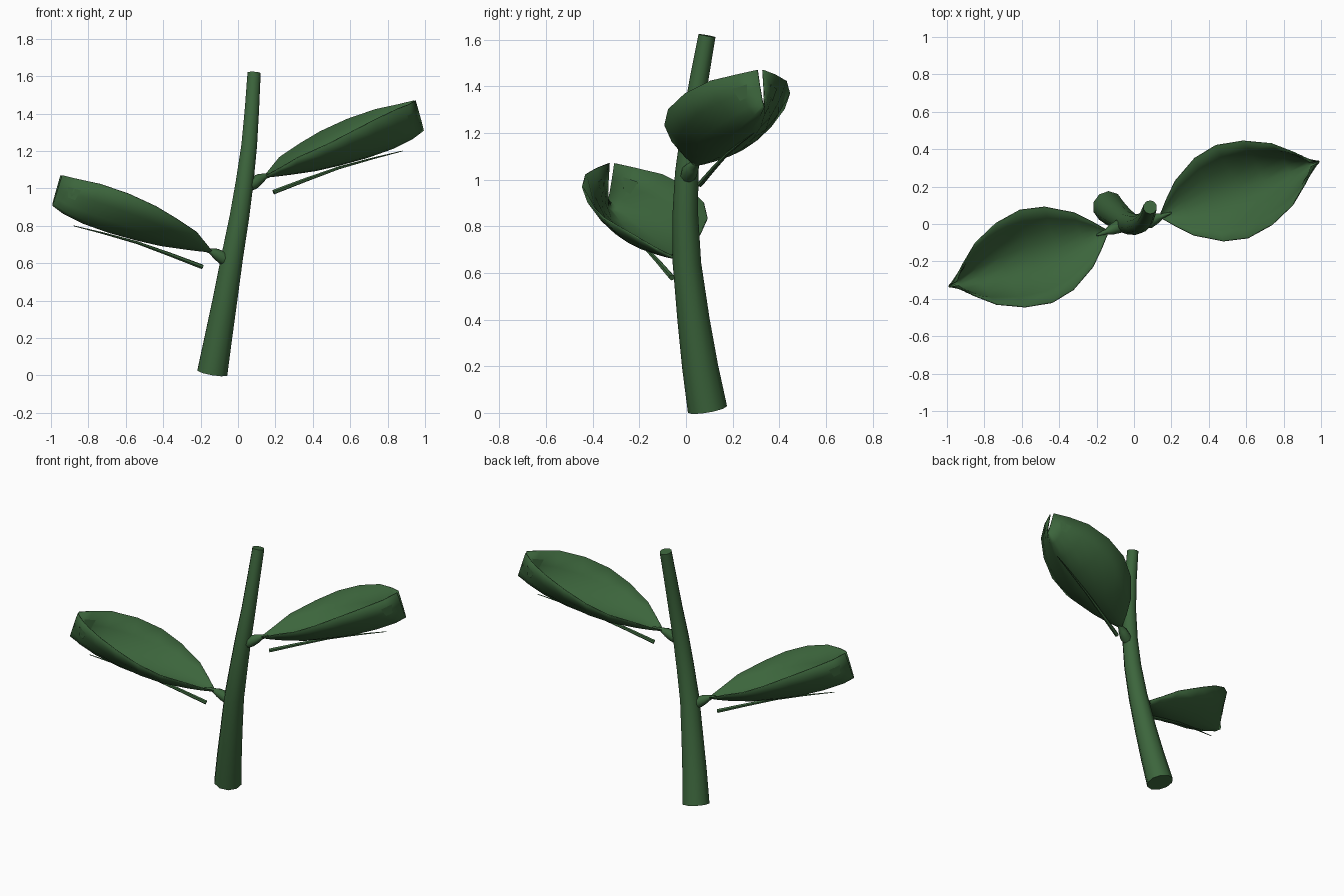
import bpy, bmesh, math
from mathutils import Vector, Matrix

cube = bpy.data.objects.get("Cube")
if cube:
    bpy.data.objects.remove(cube, do_unlink=True)

GREEN = (0.045, 0.13, 0.045, 1)
green = bpy.data.materials.new("leaf_green")
green.use_nodes = True
green.diffuse_color = GREEN
shader = next(n for n in green.node_tree.nodes if n.type == 'BSDF_PRINCIPLED')
shader.inputs["Base Color"].default_value = GREEN
shader.inputs["Roughness"].default_value = 0.8


def finish(bm, name, matrix, angle=50):
    """Turn a bmesh into a smooth-shaded green object."""
    bm.transform(matrix)
    mesh = bpy.data.meshes.new(name)
    bm.to_mesh(mesh)
    bm.free()
    mesh.materials.append(green)
    obj = bpy.data.objects.new(name, mesh)
    bpy.context.collection.objects.link(obj)
    bpy.ops.object.select_all(action='DESELECT')
    obj.select_set(True)
    bpy.context.view_layer.objects.active = obj
    bpy.ops.object.shade_smooth_by_angle(angle=math.radians(angle))
    return obj


def tube(name, path, sides, matrix=Matrix()):
    """Tapered capped tube through (x, y, z, radius) points."""
    bm = bmesh.new()
    pts = [Vector(p[:3]) for p in path]
    rings = []
    for i, p in enumerate(pts):
        axis = pts[min(i + 1, len(pts) - 1)] - pts[max(i - 1, 0)]
        turn = Vector((0, 0, 1)).rotation_difference(axis)
        ring = []
        for k in range(sides):
            a = math.tau * (k + 0.5) / sides
            ring.append(bm.verts.new(p + turn @ Vector((math.cos(a), math.sin(a), 0)) * path[i][3]))
        rings.append(ring)
    for a, b in zip(rings, rings[1:]):
        for k in range(sides):
            n = (k + 1) % sides
            bm.faces.new((a[k], a[n], b[n], b[k]))
    bm.faces.new(rings[0][::-1])
    bm.faces.new(rings[-1])
    return finish(bm, name, matrix)


# Leaf stations: distance along, half width, midrib height, lip rise
STATIONS = [(0, .006, 1.06, .005), (.065, .08, 1.066, .045), (.137, .153, 1.075, .09),
            (.275, .234, 1.095, .14), (.405, .262, 1.125, .178), (.55, .237, 1.165, .205),
            (.69, .173, 1.215, .208), (.79, .088, 1.265, .185), (.85, .012, 1.31, .16)]
BASE = Vector((.14, .04, 0))
ALONG = Vector((.945, .327, 0))
ACROSS = Vector((-.327, .945, 0))


def leaf_point(i, v):
    """Point on the leaf at fractional station i, v from -1 to 1 across."""
    k = min(int(i), len(STATIONS) - 2)
    s, w, z, rise = (a + (b - a) * (i - k) for a, b in zip(STATIONS[k], STATIONS[k + 1]))
    s *= 1 + 0.06 * (1 - v * v)
    return BASE + ALONG * s + ACROSS * (w * v) + Vector((0, 0, z + rise * v * v))


def leaf(name, matrix):
    # Cupped blade, folding into an upright tip
    bm = bmesh.new()
    half = 4
    rows = [[bm.verts.new(leaf_point(i, j / half)) for j in range(-half, half + 1)]
            for i in range(len(STATIONS))]
    for a, b in zip(rows, rows[1:]):
        for j in range(2 * half):
            bm.faces.new((a[j], b[j], b[j + 1], a[j + 1]))
    blade = finish(bm, name, matrix, 60)
    shell = blade.modifiers.new("thickness", 'SOLIDIFY')
    shell.thickness = 0.006
    shell.offset = 0
    # Small facets on both walls near the tip
    bm = bmesh.new()
    for side in (-1, 1):
        for out in (-1, 1):
            corners = [leaf_point(i, side * v) for i, v in
                       ((6.8, .66), (7.2, .66), (7.4, .85), (6.7, .85))]
            normal = (corners[1] - corners[0]).cross(corners[3] - corners[0]).normalized()
            verts = [bm.verts.new(c + normal * out * 0.006) for c in corners]
            bm.faces.new(verts if out < 0 else verts[::-1])
    finish(bm, name + "_facets", matrix)


# Curved main stem
tube("stem", [(-.137, .092, .015, .085), (-.105, .06, .2, .077), (-.07, .032, .4, .069),
              (-.03, .004, .64, .061), (.008, -.003, .85, .055), (.035, .003, 1.03, .05),
              (.06, .025, 1.23, .044), (.075, .056, 1.43, .04), (.086, .09, 1.617, .037)], 10)

# Two opposite shoots, the lower one turned half way round
shoots = {"upper": Matrix(),
          "lower": Matrix.Translation((0, 0, -.4)) @ Matrix.Rotation(math.pi, 4, 'Z')}
for label, m in shoots.items():
    leaf(label + "_leaf", m)
    tube(label + "_leaf_stalk", [(.03, .0, 1.0, .03), (.085, .014, 1.03, .036),
                                 (.12, .03, 1.052, .028), (.15, .042, 1.066, .014),
                                 (.2, .06, 1.075, .005)], 8, m)
    tube(label + "_rib", [(.19, .06, .98, .013), (.36, .116, 1.045, .011),
                          (.54, .176, 1.11, .008), (.72, .237, 1.16, .005),
                          (.88, .292, 1.2, .002)], 6, m)
